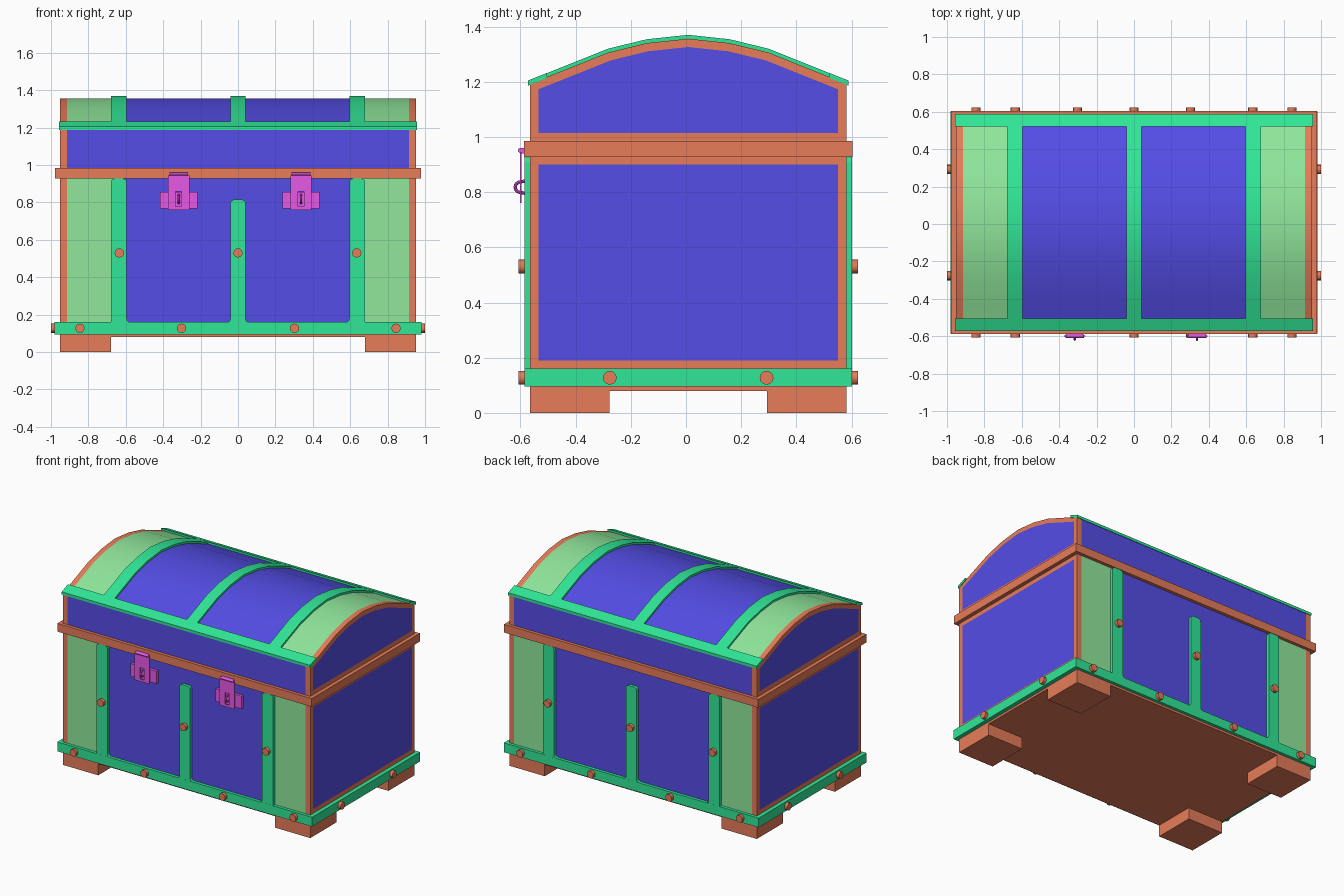
import bpy, bmesh, math
from mathutils import Matrix, Vector

if "Cube" in bpy.data.objects:
    bpy.data.objects.remove(bpy.data.objects["Cube"])

CY = 0.008            # the chest body sits slightly behind the latch-inclusive centre
HX, HY = 0.952, 0.573  # half width and half depth of the body


def material(name, rgb):
    m = bpy.data.materials.new(name)
    m.diffuse_color = (*rgb, 1)
    m.use_nodes = True
    m.node_tree.nodes["Principled BSDF"].inputs["Base Color"].default_value = m.diffuse_color
    return m


FRAME = material("frame", (0.80, 0.20, 0.10))
BLUE = material("panel", (0.09, 0.075, 0.80))
TRIM = material("trim", (0.03, 0.80, 0.31))
PALE = material("end_panel", (0.28, 0.80, 0.33))
LATCH = material("latch", (0.80, 0.10, 0.80))


def finish(name, bm, mats, mirror="", smooth=False):
    bmesh.ops.recalc_face_normals(bm, faces=bm.faces)
    me = bpy.data.meshes.new(name)
    bm.to_mesh(me)
    bm.free()
    ob = bpy.data.objects.new(name, me)
    bpy.context.collection.objects.link(ob)
    ob.location.y = CY
    for m in mats:
        me.materials.append(m)
    if mirror:
        mod = ob.modifiers.new("mirror", "MIRROR")
        mod.use_axis = [a in mirror for a in "xyz"]
        mod.use_mirror_merge = False
    if smooth:
        bpy.ops.object.select_all(action="DESELECT")
        ob.select_set(True)
        bpy.context.view_layer.objects.active = ob
        bpy.ops.object.shade_smooth_by_angle()
    return ob


def box(bm, x0, x1, y0, y1, z0, z1):
    m = Matrix.Translation(((x0 + x1) / 2, (y0 + y1) / 2, (z0 + z1) / 2))
    bmesh.ops.create_cube(bm, size=1, matrix=m @ Matrix.Diagonal((x1 - x0, y1 - y0, z1 - z0, 1)))


def box_obj(name, mat, *dims, mirror=""):
    bm = bmesh.new()
    box(bm, *dims)
    return finish(name, bm, [mat], mirror)


def prism(bm, pts, direction):
    """Extrude a closed outline of 3D points along a vector."""
    f = bm.faces.new([bm.verts.new(p) for p in pts])
    ext = bmesh.ops.extrude_face_region(bm, geom=[f], use_keep_orig=True)
    bmesh.ops.translate(bm, vec=direction, verts=[v for v in ext["geom"] if isinstance(v, bmesh.types.BMVert)])


def panelled(name, pts, roof):
    """Closed shell along x with framed ends and coloured panels on its long sides."""
    bm = bmesh.new()
    prism(bm, [(-HX, y, z) for y, z in pts], (2 * HX, 0, 0))
    bmesh.ops.recalc_face_normals(bm, faces=bm.faces)
    for x in (-0.915, -0.64, 0.64, 0.915):
        bmesh.ops.bisect_plane(bm, geom=bm.verts[:] + bm.edges[:] + bm.faces[:],
                               plane_co=(x, 0, 0), plane_no=(1, 0, 0))
    for f in bm.faces:
        x = abs(f.calc_center_median().x)
        pale = f.normal.z > 0.2 if roof else abs(f.normal.y) > 0.5
        f.material_index = 0 if x > 0.915 else 2 if x > 0.64 and pale else 1
    ends = [f for f in bm.faces if abs(f.normal.x) > 0.9]
    bmesh.ops.inset_individual(bm, faces=ends, thickness=0.03, use_even_offset=True)
    for f in ends:
        f.material_index = 1
    return finish(name, bm, [FRAME, BLUE, PALE], smooth=True)


# Base, feet and body
box_obj("base_board", FRAME, -HX, HX, -HY, HY, 0.08, 0.16)
box_obj("feet", FRAME, 0.68, HX, 0.286, HY, 0, 0.085, mirror="xy")
panelled("chest_body", [(-HY, 0.16), (HY, 0.16), (HY, 0.93), (-HY, 0.93)], False)
box_obj("bottom_band", TRIM, -0.98, 0.98, -0.594, 0.594, 0.095, 0.16)
box_obj("rim_band", FRAME, -0.978, 0.978, -0.595, 0.595, 0.928, 0.985)

# Arched lid
HALF = [(0.573, 1.193), (0.43, 1.250), (0.29, 1.306), (0.15, 1.340), (0, 1.356)]
ARCH = HALF + [(-y, z) for y, z in HALF[-2::-1]]
panelled("lid", [(-HY, 0.985), (HY, 0.985)] + ARCH, True)


def arch_z(y):
    y = abs(y)
    for i, ((ya, za), (yb, zb)) in enumerate(zip(HALF, HALF[1:])):
        if y >= yb:
            return zb + (za - zb) * (y - yb) / (ya - yb)


# Trim on the lid: arched straps and the two eave strips
def roof_strip(bm, x0, x1, y0, y1, t):
    ys = sorted({y0, y1} | {y for y, _ in ARCH if y0 < y < y1})
    low = [(x0, y, arch_z(y) - 0.004) for y in ys]
    top = [(x0, y, arch_z(y) + t) for y in reversed(ys)]
    prism(bm, low + top, (x1 - x0, 0, 0))


bm = bmesh.new()
for x0, x1 in ((-0.68, -0.595), (-0.04, 0.04), (0.595, 0.68)):
    roof_strip(bm, x0, x1, -0.54, 0.54, 0.014)
finish("lid_straps", bm, [TRIM], smooth=True)
bm = bmesh.new()
roof_strip(bm, -0.956, 0.956, 0.512, 0.58, 0.0145)
finish("lid_eave_strips", bm, [TRIM], mirror="y")


# Upright straps on front and back, rounded at the top and flared into the band
def arc(cx, cz, r, a0, a1, n=4):
    steps = [math.radians(a0 + (a1 - a0) * i / n) for i in range(n + 1)]
    return [(cx + r * math.cos(a), cz + r * math.sin(a)) for a in steps]


def upright(name, x0, x1, top, flare_right, mirror):
    r, f, z = 0.02, 0.022, 0.158
    out = arc(x0 - f, z + f, f, 0, -90)[::-1]
    out += arc(x0 + r, top - r, r, 180, 90) + arc(x1 - r, top - r, r, 90, 0)
    out += arc(x1 + f, z + f, f, 180, 270) if flare_right else [(x1, z)]
    bm = bmesh.new()
    prism(bm, [(x, -0.5935, zz) for x, zz in out], (0, 0.0255, 0))
    finish(name, bm, [TRIM], mirror)


upright("side_uprights", 0.595, 0.68, 0.927, False, "xy")
upright("centre_uprights", -0.04, 0.04, 0.815, True, "y")


# Rivets
def rivet(bm, pos, axis):
    rot = Vector(axis).to_track_quat("Z", "Y").to_matrix().to_4x4()
    bmesh.ops.create_cone(bm, cap_ends=True, segments=12, radius1=0.025, radius2=0.025,
                          depth=0.034, matrix=Matrix.Translation(pos) @ rot)


bm = bmesh.new()
for x, z in ((0.845, 0.127), (0.302, 0.127), (0.635, 0.53)):
    rivet(bm, (x, -0.598, z), (0, -1, 0))
rivet(bm, (0.983, 0.284, 0.127), (1, 0, 0))
finish("rivets", bm, [FRAME], mirror="xy", smooth=True)
bm = bmesh.new()
rivet(bm, (0, -0.598, 0.53), (0, -1, 0))
finish("centre_rivets", bm, [FRAME], mirror="y", smooth=True)


# Latches: hasp plate with slot, hinge barrel, back wings and staple
def latch(name, cx):
    bm = bmesh.new()
    y0, y1 = -0.610, -0.605
    box(bm, cx - 0.057, cx - 0.016, y0, y1, 0.76, 0.945)
    box(bm, cx + 0.016, cx + 0.057, y0, y1, 0.76, 0.945)
    box(bm, cx - 0.016, cx + 0.016, y0, y1, 0.76, 0.778)
    box(bm, cx - 0.016, cx + 0.016, y0, y1, 0.857, 0.945)
    box(bm, cx - 0.1, cx + 0.1, -0.592, -0.57, 0.767, 0.855)
    box(bm, cx - 0.045, cx + 0.045, y1 - 0.003, -0.59, 0.94, 0.96)
    bmesh.ops.create_cone(bm, cap_ends=True, segments=12, radius1=0.009, radius2=0.009, depth=0.1,
                          matrix=Matrix.Translation((cx, -0.608, 0.951)) @ Matrix.Rotation(math.pi / 2, 4, "Y"))
    # staple: swept half ring
    rings = []
    path = [(-0.588, 0.841)] + arc(-0.608, 0.818, 0.019, 90, 270, 8) + [(-0.588, 0.795)]
    for i, (y, z) in enumerate(path):
        a = math.radians(90 + 180 * min(max(i - 1, 0), 8) / 8)
        rings.append([bm.verts.new((cx + 0.006 * math.sin(b), y + 0.006 * math.cos(b) * math.cos(a),
                                    z + 0.006 * math.cos(b) * math.sin(a)))
                      for b in (k * math.pi / 4 for k in range(8))])
    for p, q in zip(rings, rings[1:]):
        for k in range(8):
            bm.faces.new((p[k], p[k - 1], q[k - 1], q[k]))
    finish(name, bm, [LATCH], smooth=True)


latch("left_latch", -0.317)
latch("right_latch", 0.337)
